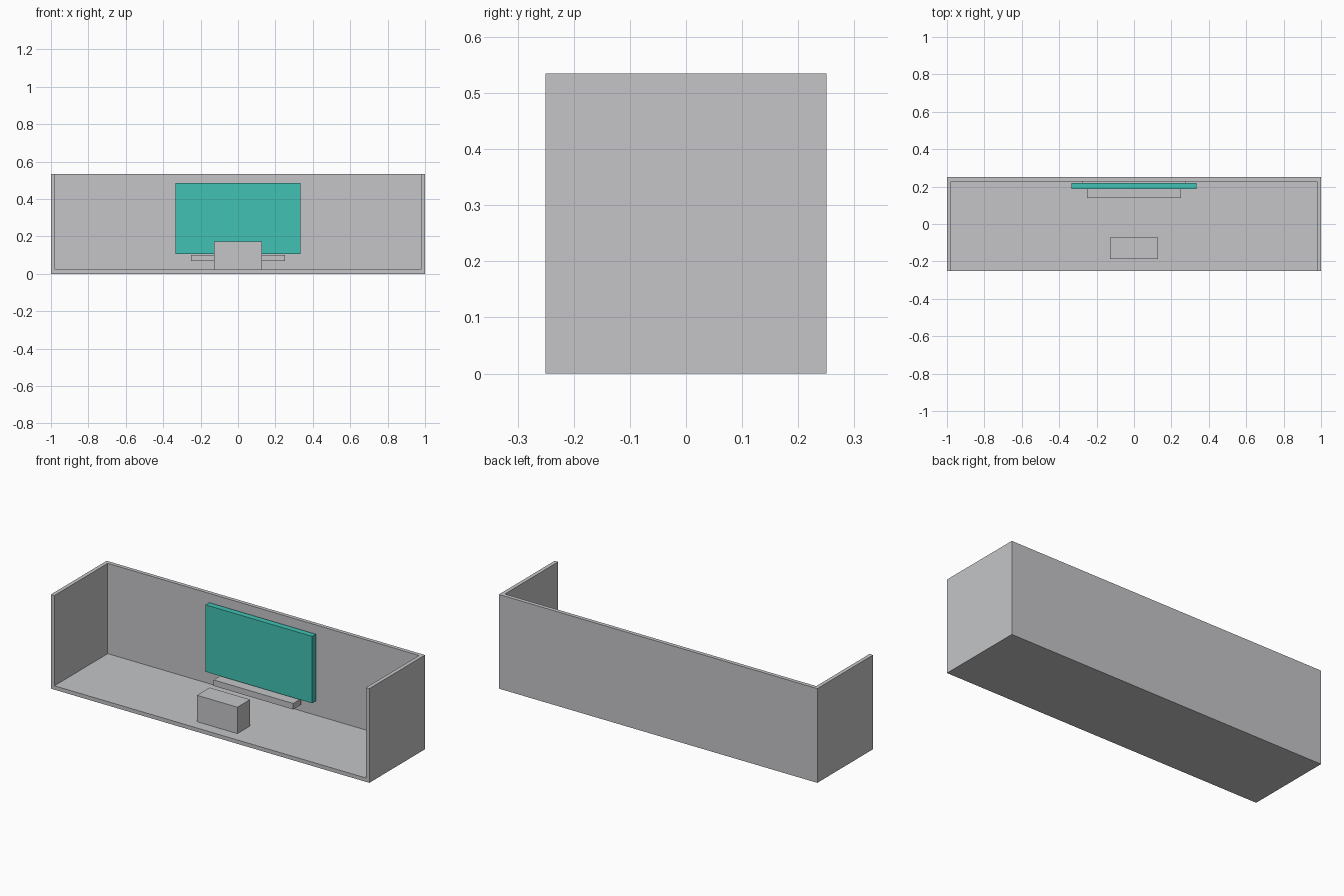
import bpy
import bmesh
from mathutils import Matrix, Vector

default = bpy.data.objects.get("Cube")
if default:
    bpy.data.objects.remove(default, do_unlink=True)


def material(name, rgb):
    mat = bpy.data.materials.new(name)
    mat.use_nodes = True
    colour = (*rgb, 1.0)
    mat.diffuse_color = colour
    mat.node_tree.nodes["Principled BSDF"].inputs["Base Color"].default_value = colour
    return mat


def box(name, low, high, mat):
    """Box between two opposite corners."""
    low, high = Vector(low), Vector(high)
    bm = bmesh.new()
    place = Matrix.Translation((low + high) / 2) @ Matrix.Diagonal((*(high - low), 1))
    bmesh.ops.create_cube(bm, size=1, matrix=place)
    mesh = bpy.data.meshes.new(name)
    bm.to_mesh(mesh)
    bm.free()
    mesh.materials.append(mat)
    obj = bpy.data.objects.new(name, mesh)
    bpy.context.collection.objects.link(obj)
    return obj


grey = material("light grey", (0.555, 0.56, 0.58))
teal = material("teal", (0.054, 0.535, 0.456))

# Room shell: one block hollowed out, open at the front and top
width, depth, height, wall = 1.0, 0.25, 0.535, 0.022
room = box("room_shell", (-width, -depth, 0), (width, depth, height), grey)
hollow = box("room_cutter", (wall - width, -1, wall), (width - wall, depth - wall, 1), grey)
hollow.hide_render = True
hollow.hide_viewport = True
hollow.display_type = 'WIRE'
cut = room.modifiers.new("hollow", 'BOOLEAN')
cut.operation = 'DIFFERENCE'
cut.solver = 'EXACT'
cut.object = hollow

# Screen with its mounting plate on the back wall
box("screen", (-0.335, 0.187, 0.107), (0.335, 0.22, 0.487), teal)
box("screen_mount", (-0.275, 0.22, 0.14), (0.275, depth - wall, 0.45), grey)

# Shelf under the screen
box("shelf", (-0.25, 0.138, 0.068), (0.25, 0.21, 0.102), grey)

# Low table on the floor
box("table", (-0.127, -0.187, wall), (0.127, -0.073, 0.172), grey)
